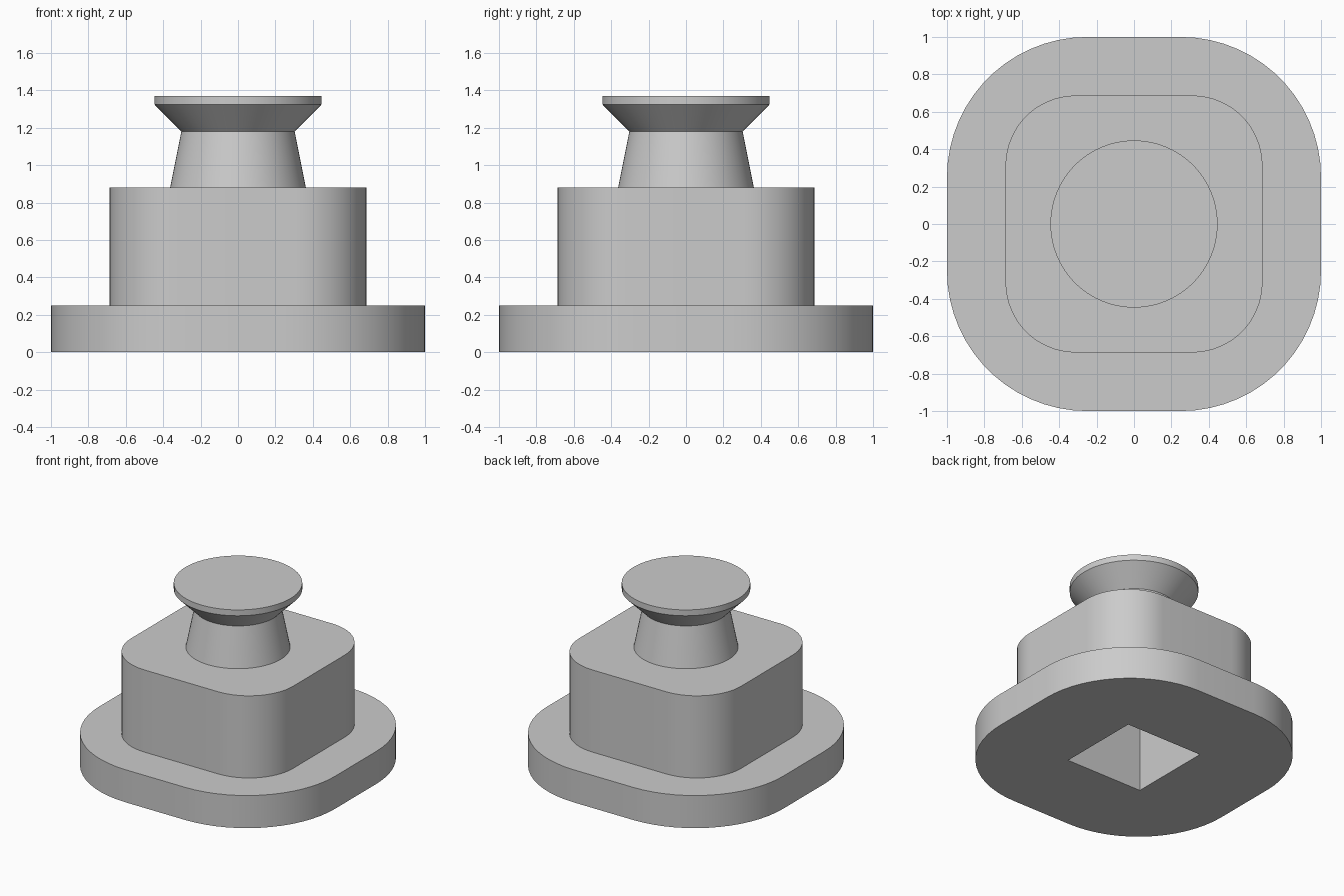
import bpy
import bmesh
from math import pi, sin, cos, radians

CORNER_STEPS = 16

if "Cube" in bpy.data.objects:
    bpy.data.objects.remove(bpy.data.objects["Cube"], do_unlink=True)

grey = bpy.data.materials.new("plain grey")
grey.use_nodes = True
colour = (0.6, 0.6, 0.6, 1)
grey.diffuse_color = colour
grey.node_tree.nodes["Principled BSDF"].inputs["Base Color"].default_value = colour


def rounded_square(half, radius):
    """Outline points of a square with rounded corners."""
    flat = half - radius
    points = []
    for corner in range(4):
        middle = pi / 4 + corner * pi / 2
        cx = flat * (1 if cos(middle) > 0 else -1)
        cy = flat * (1 if sin(middle) > 0 else -1)
        for i in range(CORNER_STEPS):
            a = (corner + i / (CORNER_STEPS - 1)) * pi / 2
            points.append((cx + radius * cos(a), cy + radius * sin(a)))
    return points


def circle(radius):
    count = CORNER_STEPS * 4
    return [(radius * cos(2 * pi * i / count), radius * sin(2 * pi * i / count))
            for i in range(count)]


def loft(name, sections, close_bottom=True):
    """Skin a stack of (outline, height) sections and cap the ends."""
    bm = bmesh.new()
    rings = [[bm.verts.new((x, y, z)) for x, y in outline] for outline, z in sections]
    for low, high in zip(rings, rings[1:]):
        for i in range(len(low)):
            j = (i + 1) % len(low)
            bm.faces.new((low[i], low[j], high[j], high[i]))
    bm.faces.new(rings[-1])
    if close_bottom:
        bm.faces.new(rings[0][::-1])
    mesh = bpy.data.meshes.new(name)
    bm.to_mesh(mesh)
    bm.free()
    mesh.materials.append(grey)
    obj = bpy.data.objects.new(name, mesh)
    bpy.context.collection.objects.link(obj)
    return obj


def select_only(obj):
    bpy.ops.object.select_all(action='DESELECT')
    obj.select_set(True)
    bpy.context.view_layer.objects.active = obj


# Wide flange with the taller block standing on it
flange = rounded_square(1.0, 0.75)
block = rounded_square(0.687, 0.375)
body = loft("flanged_block", [(flange, 0), (flange, 0.25), (block, 0.25), (block, 0.88)])

# Tapered neck flaring out to a thin round cap
knob = loft("flared_knob", [(circle(0.363), 0.88), (circle(0.303), 1.18),
                            (circle(0.447), 1.325), (circle(0.447), 1.37)],
            close_bottom=False)

# Square socket sunk into the underside
bpy.ops.mesh.primitive_cube_add(size=1, location=(0, 0, 0.25))
cutter = bpy.context.object
cutter.name = "socket_cutter"
cutter.scale = (0.65, 0.65, 0.9)
cutter.hide_render = True
cutter.data.materials.append(grey)
cut = body.modifiers.new("socket", 'BOOLEAN')
cut.operation = 'DIFFERENCE'
cut.solver = 'EXACT'
cut.object = cutter
select_only(body)
bpy.ops.object.modifier_apply(modifier=cut.name)
bpy.data.objects.remove(cutter, do_unlink=True)

# Smooth round sides with crisp rims
for part in (body, knob):
    select_only(part)
    bpy.ops.object.shade_smooth_by_angle(angle=radians(20))
